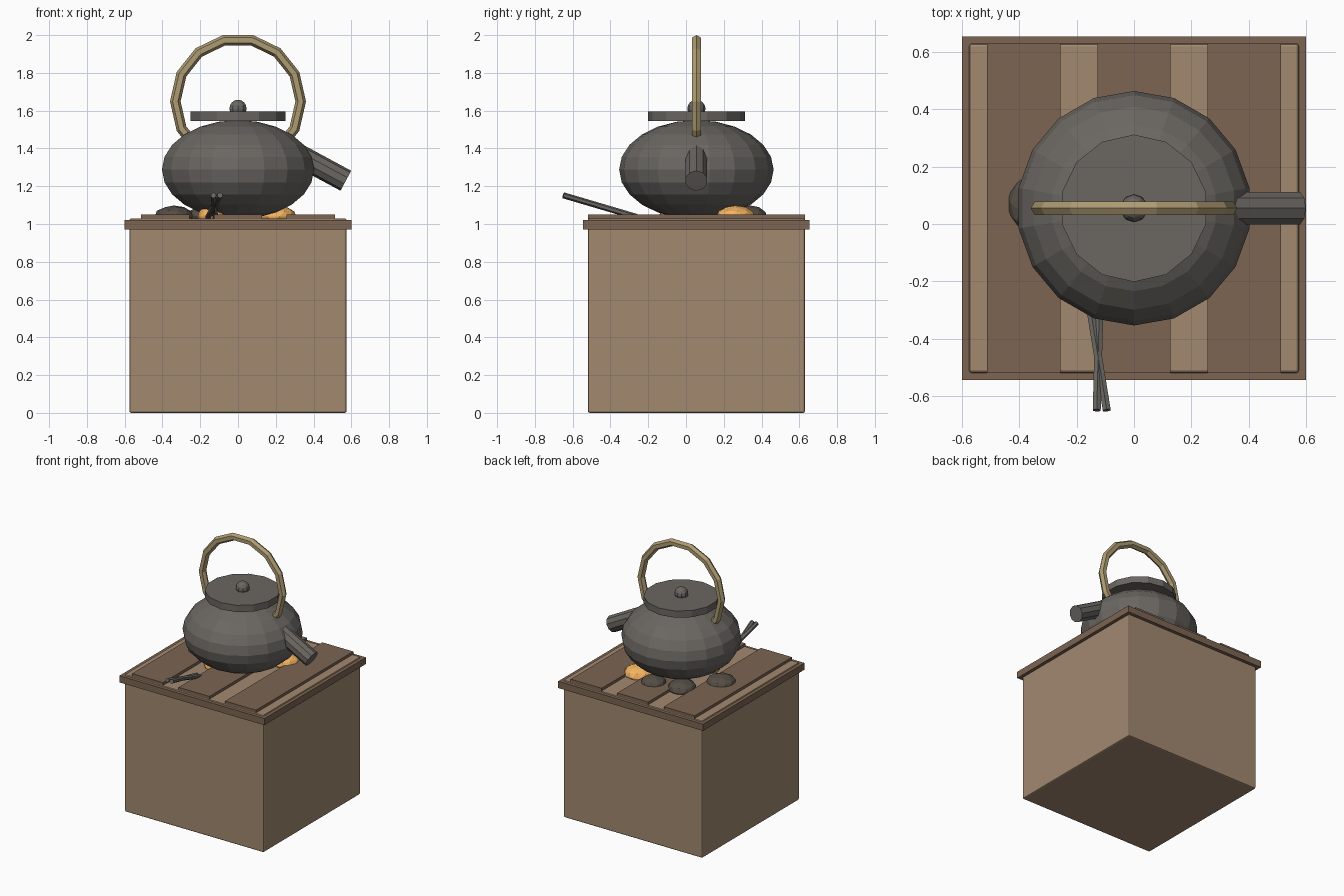
import bpy
from math import radians
from mathutils import Vector

if "Cube" in bpy.data.objects:
    bpy.data.objects.remove(bpy.data.objects["Cube"])

CY = 0.055  # centre of box and kettle in y


def material(name, rgb):
    m = bpy.data.materials.new(name)
    m.diffuse_color = (*rgb, 1)
    m.use_nodes = True
    m.node_tree.nodes["Principled BSDF"].inputs["Base Color"].default_value = m.diffuse_color
    return m


WOOD = material("light_wood", (0.36, 0.25, 0.16))
DARK_WOOD = material("dark_wood", (0.20, 0.13, 0.085))
IRON = material("iron", (0.145, 0.135, 0.122))
BAMBOO = material("bamboo", (0.42, 0.33, 0.17))
EMBER = material("ember", (0.90, 0.45, 0.12))
COAL = material("coal", (0.09, 0.075, 0.06))


def finish(name, mat, scale=None):
    o = bpy.context.object
    o.name = name
    if scale:
        o.scale = scale
    o.data.materials.append(mat)
    return o


def box(name, mat, x, y, z, bevel=0):
    bpy.ops.mesh.primitive_cube_add(
        size=1, location=[(a + b) / 2 for a, b in (x, y, z)])
    o = finish(name, mat, [b - a for a, b in (x, y, z)])
    bpy.ops.object.transform_apply(location=False, rotation=False, scale=True)
    if bevel:
        m = o.modifiers.new("bevel", "BEVEL")
        m.width = bevel
        m.segments = 2
    return o


def rod(name, mat, start, end, radius, sides):
    a, b = Vector(start), Vector(end)
    bpy.ops.mesh.primitive_cylinder_add(
        vertices=sides, radius=radius, depth=(b - a).length, location=(a + b) / 2,
        rotation=(b - a).to_track_quat('Z', 'Y').to_euler())
    return finish(name, mat)


# Brazier box with rim and top slats
box("brazier_box", WOOD, (-.575, .575), (CY - .575, CY + .575), (0, 1.03), .01)
box("rim", DARK_WOOD, (-.6, .6), (CY - .6, CY + .6), (.97, 1.02))
for i, x in enumerate(((-.513, -.257), (-.128, .128), (.257, .513))):
    box(f"slat_{i + 1}", DARK_WOOD, x, (CY - .575, CY + .575), (1.025, 1.05))

# Kettle body, lid and knob
bpy.ops.mesh.primitive_uv_sphere_add(segments=18, ring_count=12, radius=1,
                                     location=(0, CY, 1.288))
finish("kettle_body", IRON, (.409, .409, .262))
bpy.ops.mesh.primitive_cylinder_add(vertices=14, radius=.257, depth=.05,
                                    location=(0, CY, 1.571))
finish("lid", IRON)
bpy.ops.mesh.primitive_uv_sphere_add(segments=10, ring_count=8, radius=.048,
                                     location=(0, CY, 1.61))
finish("lid_knob", IRON)

# Spout
rod("spout", IRON, (.28, CY, 1.386), (.571, CY, 1.229), .06, 10)

# Hoop handle, its lower part sunk in the body
bpy.ops.mesh.primitive_torus_add(
    major_segments=14, minor_segments=6, major_radius=.332, minor_radius=.028,
    location=(0, CY, 1.649), rotation=(radians(90), 0, 0))
finish("handle", BAMBOO)

# Coals under the kettle
coals = ((-.34, .07, .105, COAL), (-.17, .29, .10, COAL), (.03, .34, .09, COAL),
         (.205, .262, .105, EMBER), (-.14, -.07, .075, EMBER))
for i, (x, y, r, mat) in enumerate(coals):
    bpy.ops.mesh.primitive_ico_sphere_add(subdivisions=2, radius=1,
                                          location=(x, y, 1.04),
                                          rotation=(0, 0, i * 1.3))
    finish(f"coal_{i + 1}", mat, (r, r, .058))

# Crossed tongs
rod("tong_left", IRON, (-.13, -.65, 1.152), (-.12, -.26, 1.037), .016, 6)
rod("tong_right", IRON, (-.095, -.65, 1.152), (-.158, -.26, 1.037), .016, 6)
